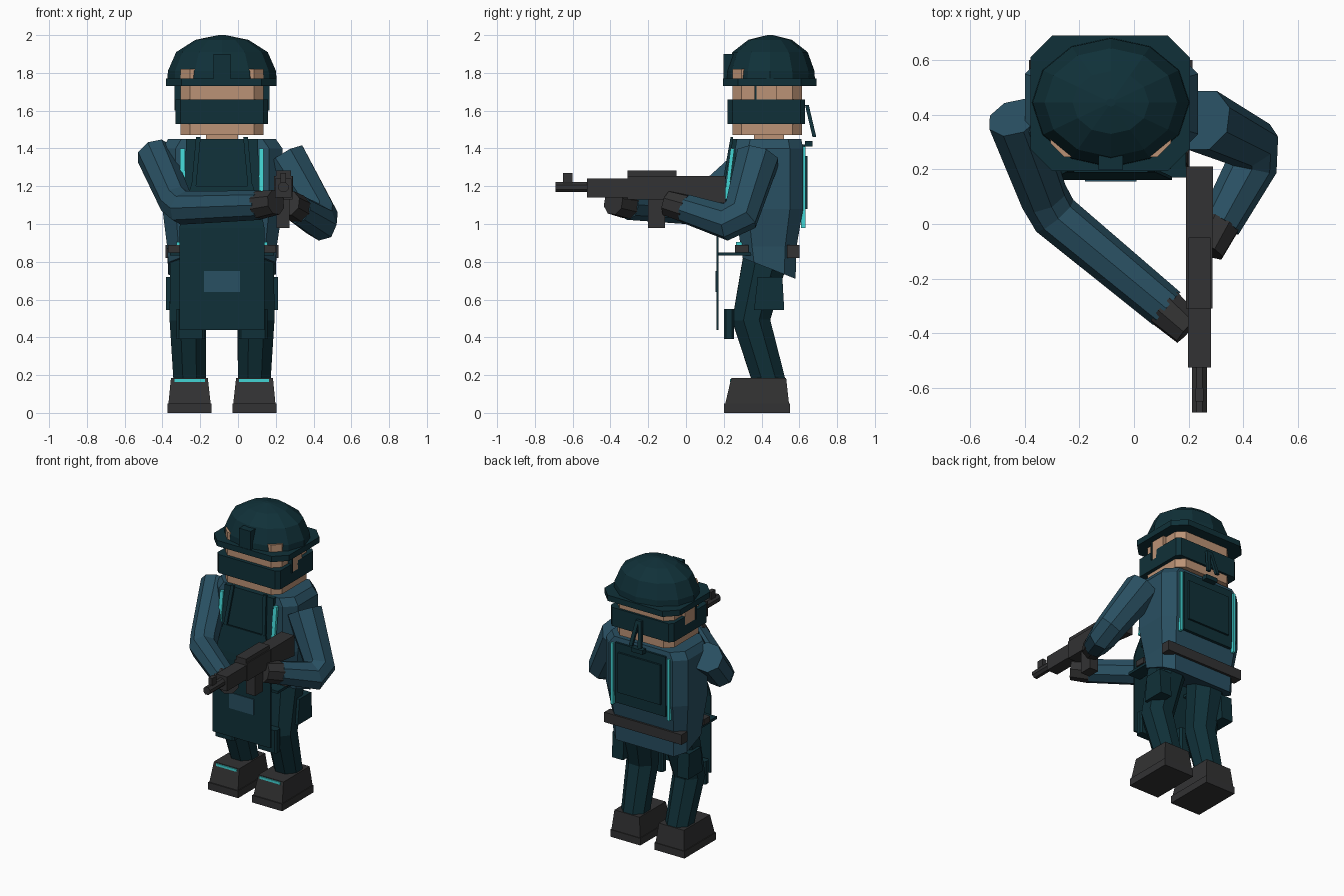
import bpy, bmesh, math
from mathutils import Vector

cube = bpy.data.objects.get("Cube")
if cube:
    bpy.data.objects.remove(cube, do_unlink=True)


def material(name, rgb):
    m = bpy.data.materials.new(name)
    m.use_nodes = True
    m.diffuse_color = (*rgb, 1)
    m.node_tree.nodes["Principled BSDF"].inputs["Base Color"].default_value = (*rgb, 1)
    return m


TEAL = material("dark teal", (0.005, 0.030, 0.040))
BLUE = material("slate blue", (0.022, 0.080, 0.122))
GREY = material("charcoal", (0.032, 0.032, 0.033))
SKIN = material("skin", (0.50, 0.29, 0.18))
CYAN = material("cyan", (0.055, 0.66, 0.66))
CX = -0.085  # centre line of the body


def loft(name, rings, mat):
    """Closed solid through a list of equal-length point rings."""
    bm = bmesh.new()
    rows = [[bm.verts.new(p) for p in ring] for ring in rings]
    n = len(rows[0])
    for a, b in zip(rows, rows[1:]):
        for i in range(n):
            j = (i + 1) % n
            bm.faces.new((a[i], a[j], b[j], b[i]))
    bm.faces.new(rows[0][::-1])
    bm.faces.new(rows[-1])
    bmesh.ops.recalc_face_normals(bm, faces=bm.faces)
    me = bpy.data.meshes.new(name)
    bm.to_mesh(me)
    bm.free()
    me.materials.append(mat)
    ob = bpy.data.objects.new(name, me)
    bpy.context.scene.collection.objects.link(ob)
    return ob


def rect(x0, x1, y0, y1, z, c=0.0):
    """Horizontal rectangle with corners cut by c; z may be (front, back)."""
    zf, zb = z if isinstance(z, tuple) else (z, z)
    if c:
        pts = [(x0 + c, y0), (x1 - c, y0), (x1, y0 + c), (x1, y1 - c),
               (x1 - c, y1), (x0 + c, y1), (x0, y1 - c), (x0, y0 + c)]
    else:
        pts = [(x0, y0), (x1, y0), (x1, y1), (x0, y1)]
    return [(x, y, zf + (zb - zf) * (y - y0) / (y1 - y0)) for x, y in pts]


def box(name, x, y, z, mat, c=0.0):
    return loft(name, [rect(*x, *y, z[0], c), rect(*x, *y, z[1], c)], mat)


def strip(name, a, b, w, t, mat):
    """Thin slab from a to b, width w along x, thickness t along y."""
    return loft(name, [rect(p[0] - w / 2, p[0] + w / 2, p[1] - t / 2, p[1] + t / 2, p[2])
                       for p in (a, b)], mat)


def limb(name, path, radii, mat, sides=8):
    """Faceted tube with mitred joints."""
    pts = [Vector(p) for p in path]
    dirs = [(b - a).normalized() for a, b in zip(pts, pts[1:])]
    u = dirs[0].orthogonal().normalized()
    v = dirs[0].cross(u)
    offs = [u * math.cos(t) + v * math.sin(t)
            for t in (math.tau * (i + 0.5) / sides for i in range(sides))]
    rings = []
    for k, p in enumerate(pts):
        d = dirs[max(k - 1, 0)]
        e = dirs[min(k, len(dirs) - 1)]
        n = (d + e).normalized()
        offs = [o - d * o.dot(n) / d.dot(n) for o in offs]
        rings.append([p + o * radii[k] for o in offs])
        offs = [o - e * o.dot(e) for o in offs]
    return loft(name, rings, mat)


def span(s, a, b):
    """x range between offsets a and b on side s of the body."""
    return tuple(sorted((CX + s * a, CX + s * b)))


# Head, face cover and helmet
box("neck", (-0.17, 0.0), (0.36, 0.52), (1.40, 1.50), SKIN)
box("head", (-0.305, 0.135), (0.245, 0.615), (1.47, 1.82), SKIN, 0.05)
box("face_mask", (-0.33, 0.16), (0.22, 0.63), (1.53, 1.66), TEAL, 0.025)
box("helmet_brim", (-0.38, 0.205), (0.195, 0.69), (1.73, 1.77), TEAL, 0.08)
rings = []
for z, k in ((1.76, 0.99), (1.81, 0.98), (1.91, 0.83), (1.975, 0.48), (2.0, 0.06)):
    rings.append([(CX + 0.292 * k * math.cos(t), 0.445 + 0.24 * k * math.sin(t), z)
                  for t in (math.tau * i / 12 for i in range(12))])
loft("helmet_dome", rings, TEAL)
box("helmet_mount", (-0.13, -0.04), (0.198, 0.26), (1.77, 1.90), TEAL)

# Torso with slanted lower edge, back belt and panels
loft("torso", [rect(-0.37, 0.20, 0.30, 0.58, (0.82, 0.71), 0.06),
               rect(-0.375, 0.205, 0.29, 0.585, 0.88, 0.06),
               rect(-0.40, 0.235, 0.26, 0.62, 1.08, 0.07),
               rect(-0.40, 0.235, 0.26, 0.62, 1.40, 0.07),
               rect(-0.37, 0.20, 0.27, 0.61, 1.45, 0.07)], BLUE)
box("back_belt", (-0.385, 0.215), (0.535, 0.60), (0.82, 0.89), GREY)
box("back_panel", (-0.28, 0.11), (0.61, 0.63), (1.00, 1.42), TEAL)
box("back_panel_flap", (-0.25, 0.08), (0.62, 0.643), (1.08, 1.36), TEAL)
box("back_loop", (-0.13, -0.04), (0.63, 0.67), (1.41, 1.44), TEAL)

# Chest panel, apron and pocket
loft("chest_panel", [rect(-0.285, 0.115, 0.205, 0.28, 1.05),
                     rect(-0.275, 0.105, 0.245, 0.28, 1.45)], TEAL)
apron = [(0.225, 0.167, 0.44), (0.225, 0.167, 0.98), (0.215, 0.172, 1.03),
         (0.165, 0.195, 1.20)]
loft("apron", [rect(CX - h, CX + h, y - 0.006, y + 0.006, z) for h, y, z in apron], TEAL)
box("apron_pocket", (-0.18, 0.01), (0.156, 0.165), (0.64, 0.75), BLUE)

# Paired parts
for s, side in ((1, "left"), (-1, "right")):
    X = lambda o: CX + s * o
    box(side + "_ear", span(s, 0.20, 0.245), (0.37, 0.48), (1.60, 1.76), SKIN)
    box(side + "_helmet_strap", span(s, 0.22, 0.252), (0.362, 0.374), (1.60, 1.74), TEAL)
    strip(side + "_mask_tie", (X(0.035), 0.68, 1.46), (X(0.01), 0.64, 1.63), 0.025, 0.02, TEAL)
    strip(side + "_apron_strap", (X(0.150), 0.195, 1.19), (X(0.125), 0.243, 1.46),
          0.025, 0.014, TEAL)
    strip(side + "_chest_light", (X(0.208), 0.212, 1.13), (X(0.208), 0.246, 1.40),
          0.026, 0.02, CYAN)
    box(side + "_back_light", span(s, 0.210, 0.228), (0.61, 0.632), (0.98, 1.41), CYAN)
    box(side + "_belt_light", span(s, 0.21, 0.24), (0.265, 0.30), (0.885, 0.905), CYAN)
    box(side + "_front_belt", span(s, 0.18, 0.285), (0.26, 0.33), (0.85, 0.89), GREY)
    box(side + "_apron_tie", span(s, 0.18, 0.275), (0.17, 0.39), (0.832, 0.85), TEAL)
    # Leg, pads and boot
    limb(side + "_leg", [(X(0.155), 0.43, 0.86), (X(0.18), 0.345, 0.49),
                         (X(0.17), 0.445, 0.15)], (0.13, 0.105, 0.092), TEAL)
    box(side + "_knee_pad", span(s, 0.09, 0.24), (0.20, 0.255), (0.39, 0.55), TEAL, 0.012)
    loft(side + "_thigh_pouch", [rect(*span(s, 0.21, 0.297), 0.36, 0.52, 0.545),
                                 rect(*span(s, 0.21, 0.297), 0.38, 0.51, 0.72)], TEAL)
    box(side + "_boot_sole", span(s, 0.055, 0.288), (0.20, 0.55), (0, 0.05), GREY)
    loft(side + "_boot", [rect(*span(s, 0.06, 0.283), 0.208, 0.545, 0.05),
                          rect(*span(s, 0.075, 0.27), 0.24, 0.53, 0.185)], GREY)
    box(side + "_boot_light", span(s, 0.09, 0.25), (0.232, 0.245), (0.163, 0.18), CYAN)

# Arms reaching forward to the rifle
limb("right_arm", [(-0.44, 0.39, 1.37), (-0.33, 0.10, 1.12), (-0.29, 0.03, 1.085),
                   (0.12, -0.31, 1.10)], (0.10, 0.09, 0.088, 0.078), BLUE)
limb("right_hand", [(0.11, -0.305, 1.10), (0.20, -0.385, 1.115)], (0.077, 0.068), GREY)
limb("left_arm", [(0.25, 0.38, 1.35), (0.43, 0.29, 1.05), (0.43, 0.21, 1.01),
                  (0.315, 0.0, 1.08)], (0.12, 0.098, 0.092, 0.078), BLUE)
limb("left_hand", [(0.317, 0.005, 1.08), (0.265, -0.095, 1.11)], (0.077, 0.07), GREY)

# Rifle
loft("rifle_stock", [[(0.19, y, a), (0.29, y, a), (0.29, y, b), (0.19, y, b)]
                     for y, a, b in ((0.21, 1.11, 1.255), (-0.05, 1.14, 1.255))], GREY)
box("rifle_receiver", (0.19, 0.288), (-0.31, -0.05), (1.13, 1.255), GREY)
box("rifle_top_rail", (0.20, 0.28), (-0.31, -0.05), (1.25, 1.283), GREY)
box("rifle_handguard", (0.197, 0.282), (-0.525, -0.31), (1.14, 1.24), GREY)
limb("rifle_barrel", [(0.24, -0.52, 1.195), (0.24, -0.69, 1.195)], (0.029, 0.029), GREY)
box("rifle_front_sight", (0.225, 0.255), (-0.65, -0.60), (1.20, 1.27), GREY)
box("rifle_magazine", (0.203, 0.272), (-0.20, -0.112), (0.98, 1.14), GREY)
